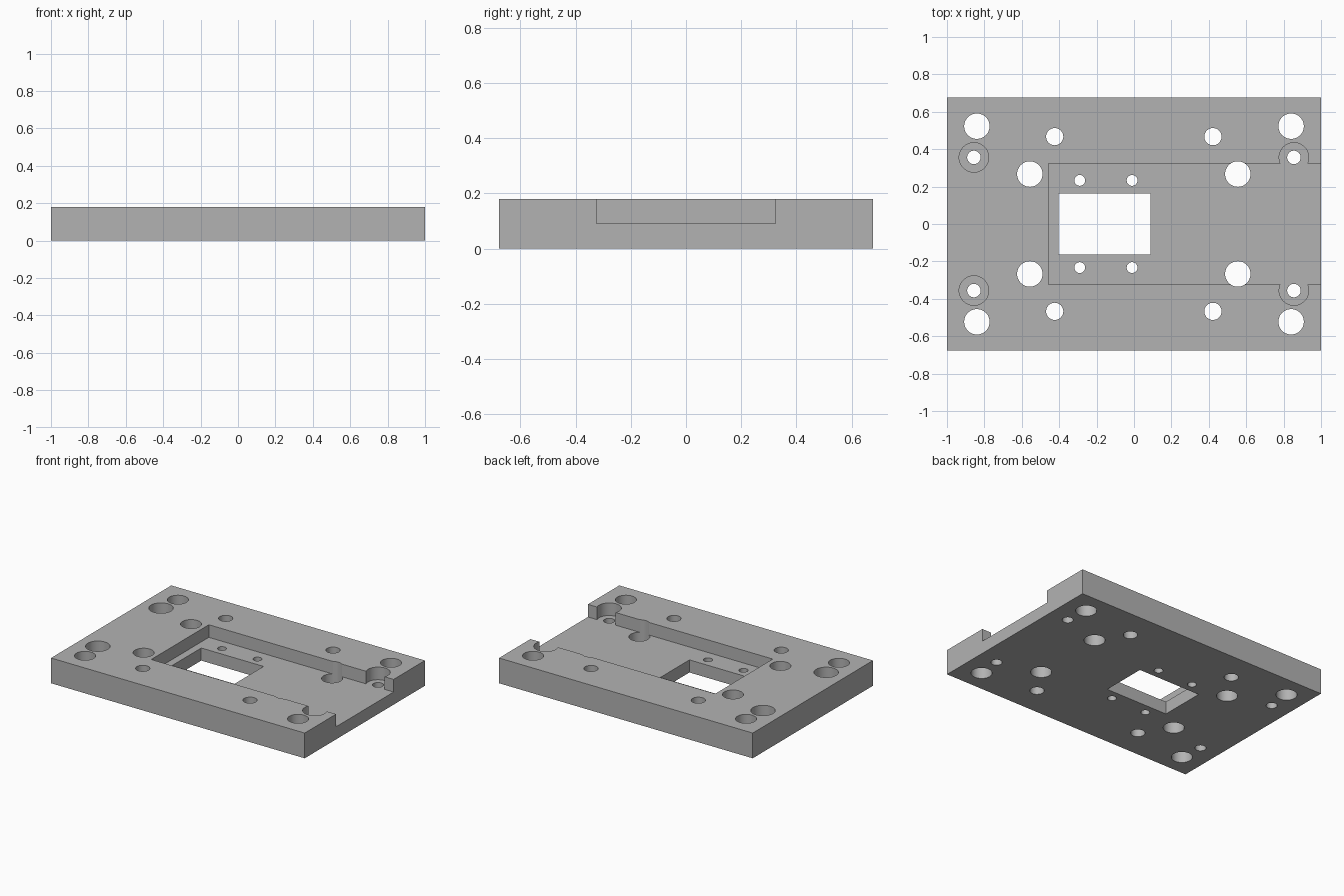
import bpy

if "Cube" in bpy.data.objects:
    bpy.data.objects.remove(bpy.data.objects["Cube"])

HEIGHT = 0.18
FLOOR = 0.09  # pocket and counterbore depth level


def box(name, x0, x1, y, z0, z1):
    """Box spanning x0..x1, -y..y and z0..z1."""
    bpy.ops.mesh.primitive_cube_add(
        size=1, location=((x0 + x1) / 2, 0, (z0 + z1) / 2))
    ob = bpy.context.object
    ob.name = name
    ob.scale = (x1 - x0, 2 * y, z1 - z0)
    bpy.ops.object.transform_apply(location=True, scale=True)
    return ob


def drill(name, x, y, radius, z0=-0.1):
    """Cylinder cutter running from z0 up past the top face."""
    top = HEIGHT + 0.1
    bpy.ops.mesh.primitive_cylinder_add(
        vertices=48, radius=radius, depth=top - z0,
        location=(x, y, (z0 + top) / 2))
    ob = bpy.context.object
    ob.name = name
    return ob


# Flat plate
plate = box("mounting_plate", -1, 1, 0.677, 0, HEIGHT)
grey = bpy.data.materials.new("plain grey")
grey.use_nodes = True
colour = (0.45, 0.45, 0.45, 1)
grey.diffuse_color = colour
grey.node_tree.nodes["Principled BSDF"].inputs["Base Color"].default_value = colour
plate.data.materials.append(grey)

# Pocket open to the left side, and the rectangular window through its floor
cutters = [
    box("pocket_cutter", -0.457, 1.1, 0.324, FLOOR, HEIGHT + 0.1),
    box("window_cutter", -0.404, 0.087, 0.163, -0.1, HEIGHT + 0.1),
]

# Holes, repeated front and back: x positions, y, radius
holes = [
    ("corner_hole", (-0.84, 0.84), 0.523, 0.068),
    ("side_hole", (-0.424, 0.422), 0.467, 0.046),
    ("pocket_edge_hole", (-0.557, 0.555), 0.267, 0.068),
    ("window_hole", (-0.29, -0.01), 0.233, 0.029),
    ("screw_hole", (-0.856, 0.855), 0.356, 0.036),
]
for side in (-1, 1):
    for name, xs, y, radius in holes:
        for x in xs:
            if name == "screw_hole":
                cutters.append(drill("counterbore", x, side * y, 0.079, FLOOR))
            cutters.append(drill(name, x, side * y, radius))

# Cut everything out of the plate
bpy.ops.object.select_all(action="DESELECT")
bpy.context.view_layer.objects.active = plate
plate.select_set(True)
for cutter in cutters:
    cutter.hide_render = True
    mod = plate.modifiers.new("cut", "BOOLEAN")
    mod.operation = "DIFFERENCE"
    mod.solver = "EXACT"
    mod.object = cutter
    bpy.ops.object.modifier_apply(modifier=mod.name)
    bpy.data.objects.remove(cutter)

# Every face takes the plate colour; bores are smooth with sharp rims
plate.data.materials.clear()
plate.data.materials.append(grey)
for face in plate.data.polygons:
    face.material_index = 0
bpy.ops.object.shade_smooth_by_angle(angle=0.5)
